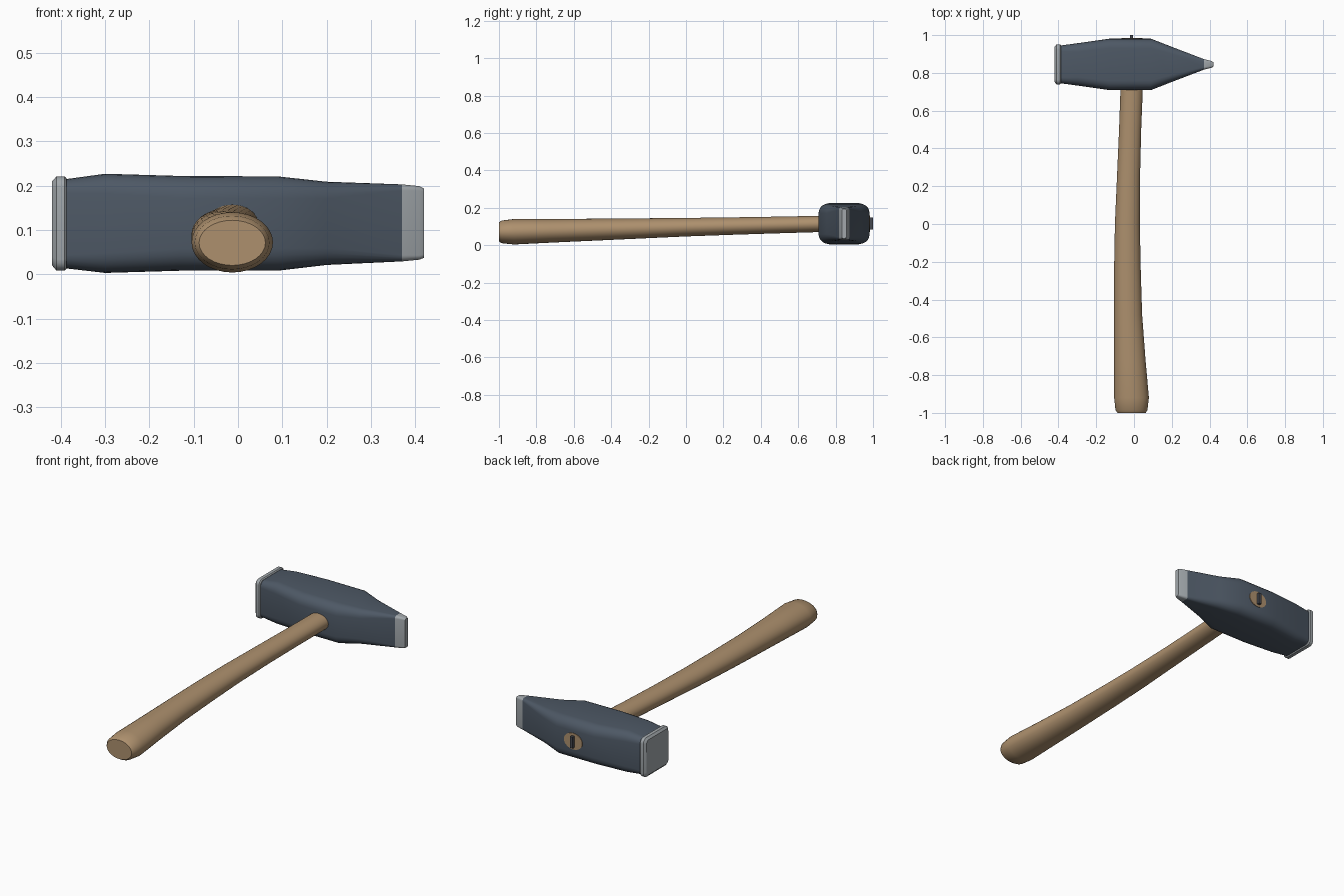
import bpy, bmesh, math
from mathutils import Vector

if "Cube" in bpy.data.objects:
    bpy.data.objects.remove(bpy.data.objects["Cube"])


def material(name, rgb):
    m = bpy.data.materials.new(name)
    m.diffuse_color = (*rgb, 1)
    m.use_nodes = True
    m.node_tree.nodes["Principled BSDF"].inputs["Base Color"].default_value = m.diffuse_color
    return m


DARK = material("dark_painted_steel", (0.075, 0.098, 0.13))
STEEL = material("bare_steel", (0.36, 0.39, 0.41))
WOOD = material("wood", (0.42, 0.28, 0.155))
WEDGE = material("wedge_iron", (0.06, 0.065, 0.08))


def loft(name, rings, mats, angle=35, rule=None):
    """Skin a list of equal-length rings and cap both ends."""
    bm = bmesh.new()
    loops = [[bm.verts.new(p) for p in r] for r in rings]
    n = len(loops[0])
    for a, b in zip(loops, loops[1:]):
        for i in range(n):
            bm.faces.new((a[i], a[(i + 1) % n], b[(i + 1) % n], b[i]))
    bm.faces.new(loops[0])
    bm.faces.new(loops[-1])
    bmesh.ops.recalc_face_normals(bm, faces=bm.faces)
    if rule:
        for f in bm.faces:
            f.material_index = rule(f.calc_center_median())
    me = bpy.data.meshes.new(name)
    bm.to_mesh(me)
    bm.free()
    ob = bpy.data.objects.new(name, me)
    bpy.context.collection.objects.link(ob)
    for m in mats:
        me.materials.append(m)
    bpy.ops.object.select_all(action='DESELECT')
    ob.select_set(True)
    bpy.context.view_layer.objects.active = ob
    bpy.ops.object.shade_smooth_by_angle(angle=math.radians(angle))
    return ob


def rounded_rect(x, hy, z0, z1, r, seg=5):
    """Rounded rectangle across the head at a given x."""
    cy, cz, hz = 0.845, (z0 + z1) / 2, (z1 - z0) / 2
    pts = []
    for q, (sy, sz) in enumerate([(1, 1), (-1, 1), (-1, -1), (1, -1)]):
        for k in range(seg + 1):
            a = math.pi / 2 * (q + k / seg)
            pts.append(Vector((x, cy + sy * (hy - r) + r * math.cos(a),
                               cz + sz * (hz - r) + r * math.sin(a))))
    return pts


# Hammer head: swelling poll, thick eye, wedge-shaped peen with a bare tip
head = [(-0.395, 0.099, 0.014, 0.214, 0.030), (-0.30, 0.112, 0.003, 0.227, 0.045),
        (-0.13, 0.136, 0.008, 0.222, 0.050), (0.09, 0.136, 0.008, 0.221, 0.050),
        (0.20, 0.093, 0.021, 0.209, 0.038), (0.37, 0.028, 0.029, 0.203, 0.014),
        (0.41, 0.018, 0.033, 0.199, 0.010), (0.42, 0.012, 0.037, 0.194, 0.008)]
loft("hammer_head", [rounded_rect(*s) for s in head], [DARK, STEEL],
     rule=lambda c: int(c.x > 0.37))

# Striking face: bevelled bare plate on the poll
face = [(-0.42, 0.094, 0.020, 0.210, 0.020), (-0.41, 0.106, 0.008, 0.221, 0.026),
        (-0.392, 0.106, 0.008, 0.221, 0.026), (-0.387, 0.101, 0.013, 0.216, 0.024)]
loft("striking_face", [rounded_rect(*s) for s in face], [STEEL])


# Handle: oval sections along y, with a swollen grip and rounded butt
def oval(y, x0, x1, z0, z1, n=32):
    return [Vector(((x0 + x1) / 2 + (x1 - x0) / 2 * math.cos(2 * math.pi * i / n), y,
                    (z0 + z1) / 2 + (z1 - z0) / 2 * math.sin(2 * math.pi * i / n)))
            for i in range(n)]


handle = [(-1.0, -0.088, 0.062, 0.020, 0.122), (-0.985, -0.098, 0.071, 0.011, 0.132),
          (-0.92, -0.105, 0.079, 0.004, 0.140), (-0.72, -0.105, 0.061, 0.014, 0.140),
          (-0.48, -0.105, 0.043, 0.025, 0.142), (-0.22, -0.105, 0.035, 0.037, 0.144),
          (0.0, -0.101, 0.031, 0.047, 0.146), (0.25, -0.090, 0.032, 0.056, 0.149),
          (0.50, -0.079, 0.038, 0.064, 0.153), (0.70, -0.072, 0.046, 0.070, 0.157),
          (0.984, -0.066, 0.044, 0.072, 0.160)]
loft("handle", [oval(*s) for s in handle], [WOOD], angle=40)

# Wedge driven into the handle end
loft("handle_wedge", [[Vector((x, y, z)) for x, z in
     ((-0.020, 0.085), (-0.004, 0.085), (-0.004, 0.147), (-0.020, 0.147))]
     for y in (0.90, 1.0)], [WEDGE])
